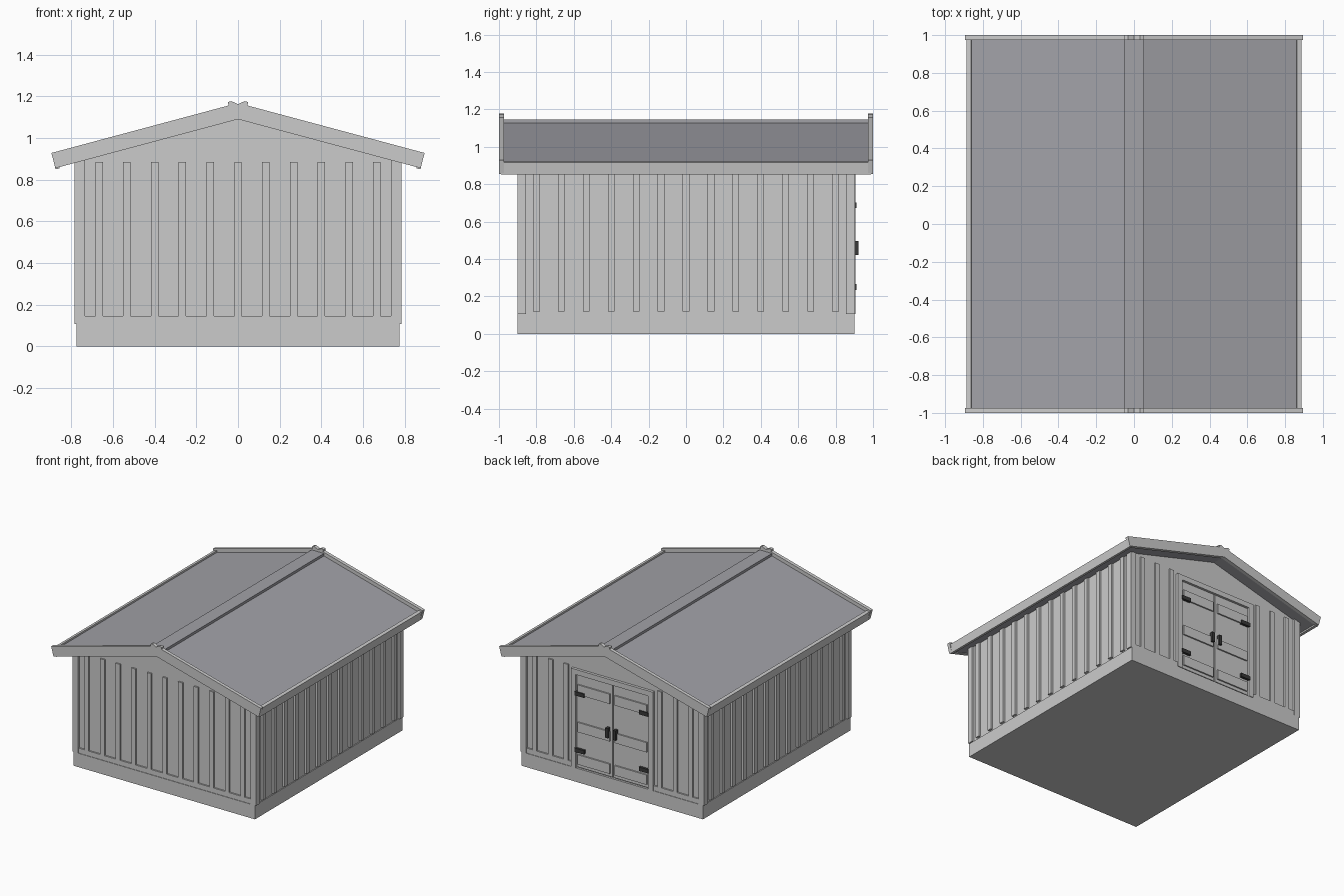
import bpy, bmesh

if "Cube" in bpy.data.objects:
    bpy.data.objects.remove(bpy.data.objects["Cube"])

SLOPE = 0.268


def material(name, rgb):
    m = bpy.data.materials.new(name)
    m.diffuse_color = (*rgb, 1)
    m.use_nodes = True
    m.node_tree.nodes["Principled BSDF"].inputs["Base Color"].default_value = m.diffuse_color
    return m


ROOF = material("roof_felt", (0.36, 0.36, 0.39))
IRON = material("black_iron", (0.04, 0.04, 0.04))


def finish(name, bm, mat=None):
    bmesh.ops.recalc_face_normals(bm, faces=bm.faces)
    me = bpy.data.meshes.new(name)
    bm.to_mesh(me)
    bm.free()
    ob = bpy.data.objects.new(name, me)
    bpy.context.collection.objects.link(ob)
    if mat:
        me.materials.append(mat)
    return ob


def boxes(name, specs, mat=None):
    """One object from boxes given as (x0, x1, y0, y1, z0, z1)."""
    bm = bmesh.new()
    for x0, x1, y0, y1, z0, z1 in specs:
        vs = bmesh.ops.create_cube(bm, size=1)["verts"]
        for v in vs:
            v.co = ((x0 + x1) / 2 + v.co.x * (x1 - x0),
                    (y0 + y1) / 2 + v.co.y * (y1 - y0),
                    (z0 + z1) / 2 + v.co.z * (z1 - z0))
    return finish(name, bm, mat)


def extrude(name, pts, y0, y1, mat=None):
    """Extrude an x-z profile along y."""
    bm = bmesh.new()
    f = bm.faces.new([bm.verts.new((x, y0, z)) for x, z in pts])
    new = bmesh.ops.extrude_face_region(bm, geom=[f])["geom"]
    for v in new:
        if isinstance(v, bmesh.types.BMVert):
            v.co.y = y1
    return finish(name, bm, mat)


def mirrored(half):
    """Close a right-hand profile with its mirror image across x = 0."""
    return half + [(-x, z) for x, z in reversed(half) if x > 0]


# Plinth and gabled wall core
boxes("plinth", [(-0.775, 0.775, -0.9, 0.9, 0, 0.107)])
wall = [(0, 1.1), (0.768, 1.1 - SLOPE * 0.768), (0.768, 0.1)]
extrude("wall_core", mirrored(wall), -0.884, 0.884)

# Corner posts
boxes("corner_posts", [(*sorted((s * 0.735, s * 0.785)), *sorted((t * 0.855, t * 0.9)), 0.107, 0.92)
                       for s in (-1, 1) for t in (-1, 1)])

# Side wall battens
P = 0.1333
for s, side in ((-1, "left"), (1, "right")):
    boxes(side + "_battens", [(*sorted((s * 0.76, s * 0.785)), i * P - 0.018, i * P + 0.018, 0.118, 0.895)
                              for i in range(-6, 7)])

# Front wall battens and bottom rail; back wall has them beside the door only
W = 0.018
boxes("front_battens", [(i * P - W, i * P + W, -0.896, -0.88, 0.14, 0.885) for i in range(-5, 6)])
boxes("front_rail", [(-0.735, 0.735, -0.896, -0.88, 0.107, 0.145)])
boxes("back_battens", [(i * P - W, i * P + W, 0.88, 0.896, 0.14, 0.885) for i in (-5, -4, -3, 3, 4, 5)])
boxes("back_rail", [(*sorted((s * 0.35, s * 0.735)), 0.88, 0.896, 0.107, 0.145) for s in (-1, 1)])

# Roof slab, flat ridge cap
roof = [(0, 1.14), (0.865, 1.14 - SLOPE * 0.865), (0.865, 1.095 - SLOPE * 0.865), (0, 1.095)]
extrude("roof", mirrored(roof[:3]) [:3] + [(0, 1.095)] + [(-x, z) for x, z in reversed(roof[1:3])],
        -0.975, 0.975, ROOF)
boxes("ridge_cap", [(-0.053, 0.053, -0.975, 0.975, 1.115, 1.145)], ROOF)

# Bargeboards with raised ridge tips
top = [(0, 1.162), (0.032, 1.177), (0.049, 1.172), (0.045, 1.156), (0.896, 0.928)]
low = [(0.877, 0.855), (0.859, 0.860)]
board = top + low + [(0, 1.09)] + [(-x, z) for x, z in reversed(low)] + [(-x, z) for x, z in reversed(top[1:])]
for t, end in ((-1, "front"), (1, "back")):
    extrude(end + "_bargeboard", board, t * 0.973, t * 1.0)

# Eave fascias
for s, side in ((-1, "left"), (1, "right")):
    extrude(side + "_fascia", [(s * x, z) for x, z in
                               ((0.857, 0.853), (0.877, 0.851), (0.887, 0.917), (0.862, 0.922))], -0.99, 0.99)

# Double door: frame, leaves, ledges, hinges and handles
boxes("door_frame", [(-0.35, -0.31, 0.88, 0.905, 0.107, 0.87),
                     (0.31, 0.35, 0.88, 0.905, 0.107, 0.87),
                     (-0.35, 0.35, 0.88, 0.905, 0.83, 0.87)])
for s, side in ((-1, "left"), (1, "right")):
    def bar(a, b, y0, y1, z0, z1):
        return (*sorted((s * a, s * b)), y0, y1, z0, z1)
    boxes(side + "_door_leaf", [bar(0.004, 0.306, 0.88, 0.893, 0.115, 0.825)])
    boxes(side + "_door_ledges", [bar(0.02, 0.295, 0.89, 0.904, z, z + 0.075)
                                  for z in (0.14, 0.39, 0.68)])
    boxes(side + "_door_hinges", [bar(0.235, 0.315, 0.89, 0.912, z, z + 0.03)
                                  for z in (0.235, 0.672)], IRON)
    boxes(side + "_door_handle", [bar(0.022, 0.045, 0.89, 0.922, 0.42, 0.495)], IRON)
